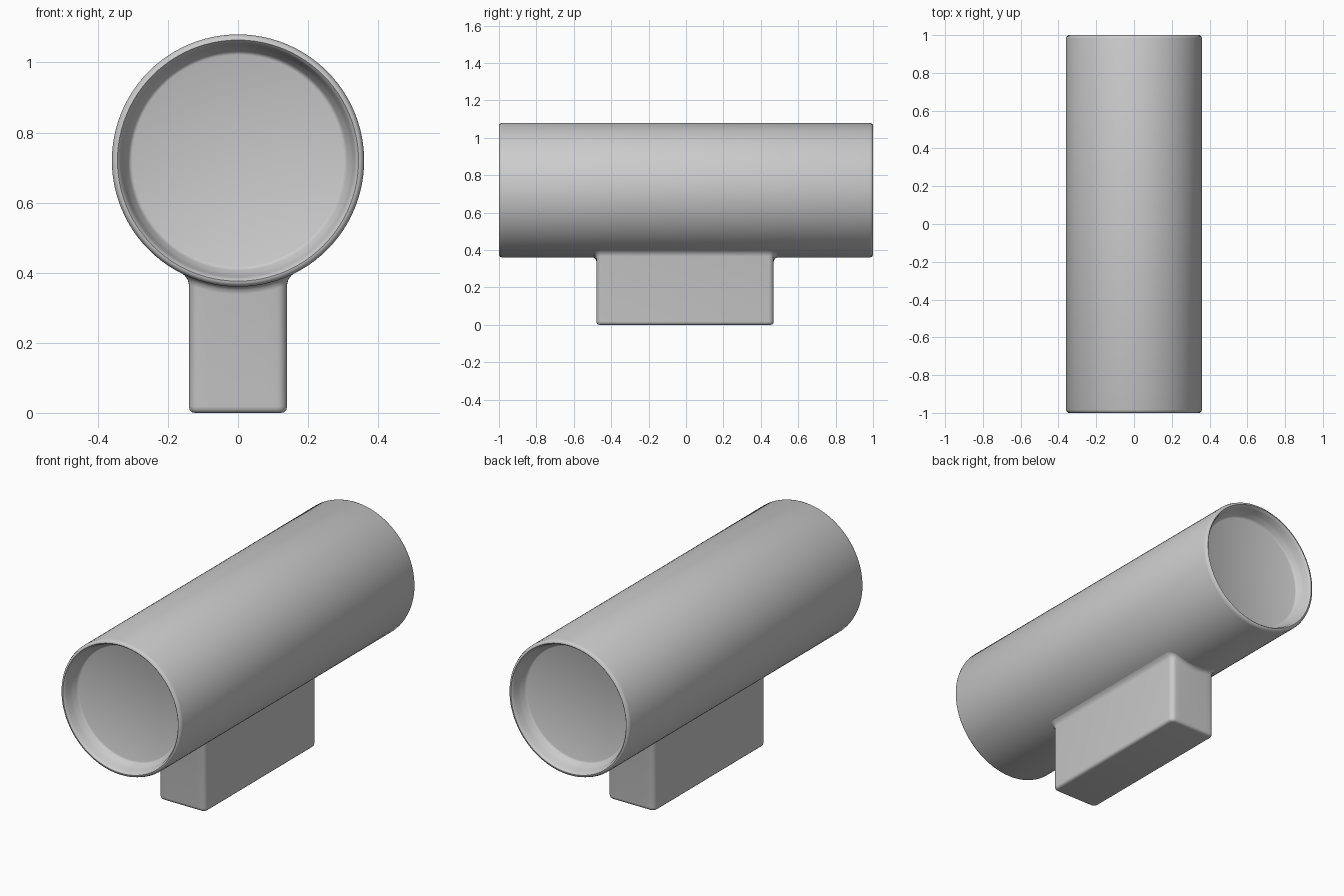
import bpy, bmesh
from math import sin, cos, pi, sqrt, radians

if "Cube" in bpy.data.objects:
    bpy.data.objects.remove(bpy.data.objects["Cube"])

R, CZ = 0.36, 0.72


def finish(name, bm):
    bmesh.ops.recalc_face_normals(bm, faces=bm.faces)
    me = bpy.data.meshes.new(name)
    bm.to_mesh(me)
    bm.free()
    ob = bpy.data.objects.new(name, me)
    bpy.context.collection.objects.link(ob)
    bpy.context.view_layer.objects.active = ob
    ob.select_set(True)
    bpy.ops.object.shade_smooth_by_angle(angle=radians(40))
    ob.select_set(False)
    return ob


def loft(rings):
    # Skin a list of equal-length point rings; cap the first
    bm = bmesh.new()
    vs = [[bm.verts.new(p) for p in r] for r in rings]
    n = len(rings[0])
    for a, b in zip(vs, vs[1:]):
        for i in range(n):
            j = (i + 1) % n
            bm.faces.new((a[i], a[j], b[j], b[i]))
    bm.faces.new(vs[0])
    return bm, vs


# Round body: lathe profile (radius, y) with a recessed disc in each end
half = [(0.302, -0.92), (0.309, -0.923), (0.313, -0.93), (0.322, -0.945),
        (0.328, -0.96), (0.334, -0.985), (0.338, -0.994), (0.344, -1.0),
        (0.350, -0.999), (0.356, -0.994), (0.36, -0.983)]
profile = half + [(r, -y) for r, y in reversed(half)]
N = 96
bm, vs = loft([[(r * cos(2 * pi * i / N), y, CZ + r * sin(2 * pi * i / N))
                for i in range(N)] for r, y in profile])
bm.faces.new(vs[-1])
finish("tube_body", bm)


# Foot: rounded block, flared where it meets the tube
def outline(grow):
    hx, hy, rad, pts = 0.14 + grow, 0.474 + grow, 0.028 + max(grow, -0.02), []
    for k, (sx, sy) in enumerate([(1, 1), (-1, 1), (-1, -1), (1, -1)]):
        for s in range(7):
            a = (k + s / 6) * pi / 2
            pts.append((sx * (hx - rad) + rad * cos(a),
                        sy * (hy - rad) + rad * sin(a) - 0.005))
        # extra points along the short sides follow the tube's curve
        if k in (0, 2):
            for s in range(1, 8):
                pts.append((sx * (hx - rad) * (1 - s / 4), sy * hy - 0.005))
    return pts


rings = [[(x, y, z) for x, y in outline(g)]
         for g, z in [(-0.018, 0), (-0.008, 0.002), (-0.002, 0.008), (0, 0.018)]]
for g, dz in [(0, -0.022), (0.004, -0.009), (0.012, -0.002), (0.026, 0.003)]:
    rings.append([(x, y, CZ - sqrt(R * R - x * x) + dz) for x, y in outline(g)])
bm, vs = loft(rings)
finish("mounting_foot", bm)
